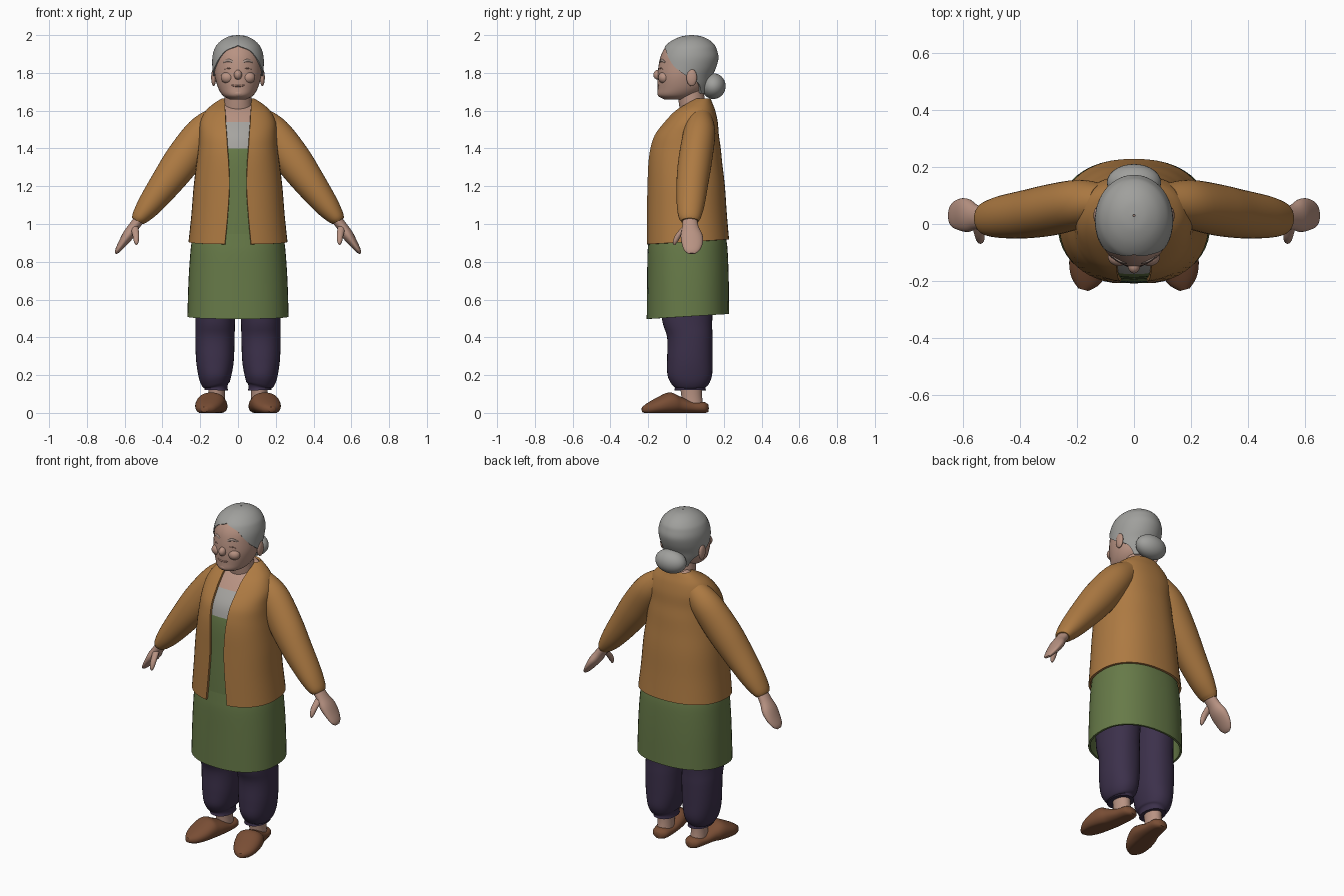
import bpy, bmesh, math
from mathutils import Vector

if "Cube" in bpy.data.objects:
    bpy.data.objects.remove(bpy.data.objects["Cube"], do_unlink=True)


def material(name, rgb):
    m = bpy.data.materials.new(name)
    m.use_nodes = True
    m.diffuse_color = (*rgb, 1)
    bsdf = next(n for n in m.node_tree.nodes if n.type == 'BSDF_PRINCIPLED')
    bsdf.inputs["Base Color"].default_value = (*rgb, 1)
    bsdf.inputs["Roughness"].default_value = 0.9
    return m


SKIN = material("skin", (0.48, 0.29, 0.225))
CREASE = material("skin_crease", (0.36, 0.2, 0.155))
BROW = material("brow_grey", (0.4, 0.3, 0.26))
HAIR = material("grey_hair", (0.35, 0.35, 0.335))
SHIRT = material("grey_shirt", (0.38, 0.37, 0.35))
OCHRE = material("ochre_wool", (0.42, 0.195, 0.055))
GREEN = material("apron_green", (0.135, 0.195, 0.065))
PURPLE = material("dark_purple", (0.045, 0.03, 0.07))
BROWN = material("brown_leather", (0.19, 0.075, 0.035))


def finish(name, bm, mats, shell=0):
    me = bpy.data.meshes.new(name)
    bm.to_mesh(me)
    bm.free()
    for m in mats:
        me.materials.append(m)
    for p in me.polygons:
        p.use_smooth = True
    me.set_sharp_from_angle(angle=math.radians(50))
    ob = bpy.data.objects.new(name, me)
    bpy.context.collection.objects.link(ob)
    if shell:
        solid = ob.modifiers.new("thickness", 'SOLIDIFY')
        solid.thickness = shell
        solid.offset = -1
        split = ob.modifiers.new("crisp_rim", 'EDGE_SPLIT')
        split.split_angle = math.radians(50)
    return ob


def smooth_rows(rows, steps):
    """Catmull-Rom interpolation between the given sections."""
    out = []
    last = len(rows) - 1
    for i in range(last):
        a, b = rows[max(i - 1, 0)], rows[i]
        c, d = rows[i + 1], rows[min(i + 2, last)]
        for k in range(steps):
            t = k / steps
            out.append([0.5 * (2 * q + (r - p) * t + (2 * p - 5 * q + 4 * r - s) * t * t
                               + (3 * q - p - 3 * r + s) * t ** 3)
                        for p, q, r, s in zip(a, b, c, d)])
    return out + [list(rows[-1])]


def power(v, n):
    return math.copysign(abs(v) ** (2 / n), v)


def loft(name, rows, mats, side=(0, 1, 0), n=2, shell=0, shape=None,
         rule=None, opened=False, sides=36, steps=5):
    """Skin sections (x, y, z, half width, half depth, front opening angle)."""
    rows = smooth_rows([tuple(r) + (0,) * (6 - len(r)) for r in rows], steps)
    centres = [Vector(r[:3]) for r in rows]
    depth_axis = Vector(side)
    bm = bmesh.new()
    rings = []
    for i, r in enumerate(rows):
        tangent = centres[min(i + 1, len(rows) - 1)] - centres[max(i - 1, 0)]
        wide_axis = depth_axis.cross(tangent).normalized()
        gap = max(r[5], 0)
        ring = []
        for j in range(sides + 1 if opened else sides):
            a = gap + (2 * math.pi - 2 * gap) * j / sides
            co = (centres[i] + wide_axis * max(r[3], 0.001) * power(math.sin(a), n)
                  - depth_axis * max(r[4], 0.001) * power(math.cos(a), n))
            ring.append(bm.verts.new(shape(co) if shape else co))
        rings.append(ring)
    for lo, hi in zip(rings, rings[1:]):
        for j in range(sides):
            k = j + 1 if opened else (j + 1) % sides
            bm.faces.new((lo[j], lo[k], hi[k], hi[j]))
    if not shell:
        bm.faces.new(rings[0][::-1])
        bm.faces.new(rings[-1])
    if rule:
        for f in bm.faces:
            f.material_index = rule(f.calc_center_median())
    return finish(name, bm, mats, shell)


def ellipsoid(name, centre, radii, mat):
    bm = bmesh.new()
    bmesh.ops.create_uvsphere(bm, u_segments=28, v_segments=18, radius=1)
    for v in bm.verts:
        v.co = Vector(c + q * r for c, q, r in zip(centre, v.co, radii))
    return finish(name, bm, [mat])


def flip(rows, s):
    return [(r[0] * s, *r[1:]) for r in rows]


def hem(co):
    """Hems hang a little lower at the front."""
    co.z += 0.06 * co.y * min(1, max(0, (1.2 - co.z) / 0.3))
    return co


def on_floor(co):
    co.z = max(co.z, 0)
    return co


# Cardigan, open down the front
cardigan = [(0, .008, .905, .262, .22, .22), (0, .003, 1.05, .247, .213, .18),
            (0, 0, 1.2, .235, .206, .153), (0, -.005, 1.32, .22, .197, .182),
            (0, -.004, 1.4, .21, .188, .22), (0, .002, 1.47, .205, .172, .246),
            (0, .025, 1.54, .2, .143, .278), (0, .047, 1.6, .17, .108, .356),
            (0, .07, 1.64, .125, .07, .54), (0, .085, 1.665, .085, .045, .92)]
loft("cardigan", cardigan, [OCHRE], n=2.3, shell=.012, shape=hem, opened=True, sides=48)

# Body under the cardigan: apron bib, shirt, bare upper chest
torso = [(x, y, z, w - .018, d - .016) for x, y, z, w, d, g in cardigan]
loft("torso", torso, [GREEN, SHIRT, SKIN], n=2.3, sides=48,
     rule=lambda c: 0 if c.z < 1.4 else 1 if c.z < 1.54 else 2)

# Apron skirt, hollow below
loft("apron_skirt", [(0, .01, .51, .268, .218), (0, .01, .7, .262, .216),
                     (0, .008, .85, .252, .212), (0, .006, .92, .243, .205),
                     (0, .004, 1, .23, .195)],
     [GREEN], n=2.3, shell=.012, shape=hem, sides=48)

# Neck and head
loft("neck", [(0, .06, 1.5, .09, .07), (0, .038, 1.6, .076, .07),
              (0, .02, 1.73, .07, .07)], [SKIN])
loft("head", [(0, -.05, 1.66, .045, .065), (0, -.044, 1.68, .08, .104),
              (0, -.025, 1.72, .105, .125), (0, -.015, 1.78, .122, .135),
              (0, .002, 1.84, .127, .147), (0, .015, 1.9, .125, .145),
              (0, .022, 1.95, .102, .118), (0, .03, 1.982, .06, .07),
              (0, .03, 1.99, .015, .015)], [SKIN])

# Combed-back hair, open around the face, with a low bun
loft("hair", [(0, -.01, 1.69, .1, .12, 2.4), (0, -.012, 1.74, .121, .139, 2.2),
              (0, -.008, 1.78, .131, .146, 1.68), (0, .006, 1.83, .136, .154, 1.14),
              (0, .016, 1.88, .136, .156, .8), (0, .02, 1.92, .127, .144, .5),
              (0, .023, 1.947, .113, .129, 0), (0, .027, 1.975, .084, .095, 0),
              (0, .03, 1.994, .045, .05, 0), (0, .03, 2, .004, .004, 0)],
     [HAIR], shell=.014, opened=True, sides=48)
ellipsoid("hair_bun", (0, .145, 1.73), (.095, .065, .068), HAIR)

# Face
ellipsoid("nose", (0, -.148, 1.79), (.021, .025, .026), SKIN)
ellipsoid("chin", (0, -.128, 1.692), (.036, .024, .022), SKIN)
loft("mouth", [(-.042, -.136, 1.744, .002, .003), (-.02, -.146, 1.732, .005, .005),
               (.02, -.146, 1.732, .005, .005), (.042, -.136, 1.744, .002, .003)],
     [CREASE], sides=10)

# Paired parts
for s, label in ((1, "left"), (-1, "right")):
    ellipsoid(label + "_cheek", (.054 * s, -.115, 1.775), (.037, .032, .032), SKIN)
    ellipsoid(label + "_ear", (.129 * s, .03, 1.775), (.013, .028, .045), SKIN)
    loft(label + "_eyebrow", flip([(.022, -.136, 1.855, .005, .004),
                                   (.05, -.128, 1.866, .008, .006),
                                   (.078, -.11, 1.855, .004, .004)], s), [BROW], sides=10)
    loft(label + "_closed_eye", flip([(.026, -.141, 1.818, .002, .003),
                                      (.05, -.133, 1.825, .004, .004),
                                      (.072, -.12, 1.816, .002, .003)], s), [CREASE], sides=10)

    # Sleeve, hand and thumb
    loft(label + "_sleeve", flip([(.11, .075, 1.555, .07, .065), (.19, .07, 1.48, .09, .085),
                                  (.288, .05, 1.345, .097, .09), (.375, .035, 1.225, .085, .085),
                                  (.465, .025, 1.105, .066, .074), (.515, .02, 1.04, .047, .06),
                                  (.53, .02, 1.015, .034, .046)], s), [OCHRE])
    loft(label + "_hand", flip([(.515, .02, 1.035, .028, .038), (.552, .024, .985, .028, .043),
                                (.582, .03, .94, .03, .058), (.613, .033, .895, .022, .055),
                                (.637, .031, .86, .014, .04), (.647, .03, .843, .005, .018)], s),
         [SKIN], sides=24)
    loft(label + "_thumb", flip([(.55, .005, .99, .02, .02), (.541, -.036, .945, .018, .018),
                                 (.538, -.056, .908, .013, .013), (.538, -.061, .89, .004, .005)], s),
         [SKIN], sides=16)

    # Gathered trouser leg, ankle and slipper
    loft(label + "_trouser_leg", flip([(.115, .01, .85, .11, .15), (.12, .005, .52, .105, .135),
                                       (.122, .02, .4, .104, .12), (.122, .02, .28, .1, .12),
                                       (.122, .02, .2, .088, .118), (.118, .022, .155, .075, .1),
                                       (.115, .022, .136, .06, .082), (.115, .022, .12, .063, .084)], s),
         [PURPLE], n=2.2)
    loft(label + "_ankle", flip([(.113, .025, .16, .045, .06), (.112, .03, .09, .043, .055),
                                 (.112, .035, .03, .045, .058)], s), [SKIN], sides=24)
    loft(label + "_slipper", flip([(.105, .119, .024, .02, .018), (.107, .095, .028, .047, .03),
                                   (.114, .03, .03, .058, .033), (.126, -.04, .043, .07, .047),
                                   (.142, -.09, .05, .077, .058), (.158, -.15, .037, .071, .045),
                                   (.17, -.2, .024, .05, .03), (.178, -.23, .018, .018, .014)], s),
         [BROWN], side=(0, 0, 1), n=2.2, shape=on_floor)
